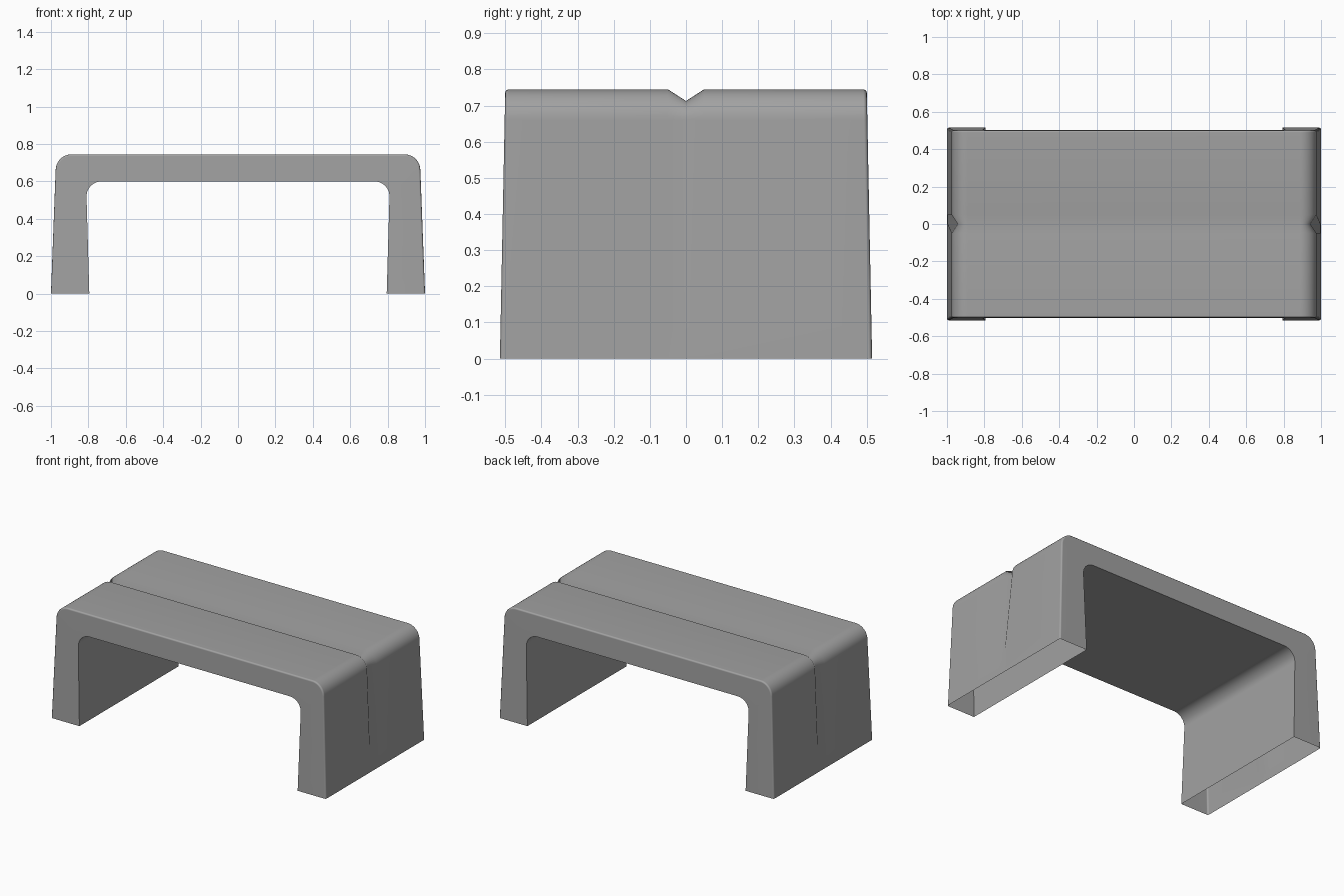
import bpy
import bmesh
from math import sin, cos, pi, radians

default = bpy.data.objects.get("Cube")
if default:
    bpy.data.objects.remove(default)

GROOVE_HALF, GROOVE_DEPTH, GROOVE_END = 0.05, 0.032, 0.09
ARC_STEPS = 10


def arch(foot_x, cx, cz, radius):
    """Arch outline as (x, z, outward normal x, outward normal z), right foot to left."""
    t = GROOVE_END / cz
    half = [(foot_x, 0, 1, 0),
            (foot_x + (cx + radius - foot_x) * t, GROOVE_END, 1, 0)]
    for i in range(ARC_STEPS + 1):
        a = pi / 2 * i / ARC_STEPS
        half.append((cx + radius * cos(a), cz + radius * sin(a), cos(a), sin(a)))
    return half + [(-x, z, -nx, nz) for x, z, nx, nz in reversed(half)]


def half_width(z):
    """The ends lean inward toward the top."""
    return 0.515 - 0.02 * z


bm = bmesh.new()
outer = arch(1.0, 0.89, 0.66, 0.085)
inner = arch(0.795, 0.73, 0.52, 0.08)

# Outer skin rows run front to back, dipping into the groove in the middle
outer_rows = []
for x, z, nx, nz in outer:
    w = half_width(z)
    d = 0 if z <= GROOVE_END else GROOVE_DEPTH
    places = [(x, -w, z), (x, -GROOVE_HALF, z), (x - nx * d, 0, z - nz * d),
              (x, GROOVE_HALF, z), (x, w, z)]
    outer_rows.append([bm.verts.new(p) for p in places])

# Underside rows
inner_rows = [[bm.verts.new((x, s * half_width(z), z)) for s in (-1, 1)]
              for x, z, _, _ in inner]

# Skin the outside, underside and both ends; the feet stay open below
rim = []
for i in range(len(outer_rows) - 1):
    a, b = outer_rows[i], outer_rows[i + 1]
    c, d = inner_rows[i], inner_rows[i + 1]
    for j in range(4):
        bm.faces.new((a[j], a[j + 1], b[j + 1], b[j]))
    bm.faces.new((c[0], d[0], d[1], c[1]))
    bm.faces.new((a[0], b[0], d[0], c[0]))
    bm.faces.new((a[-1], c[1], d[1], b[-1]))
    rim += [bm.edges.get((a[0], b[0])), bm.edges.get((a[-1], b[-1]))]

# Softened outer rim
bmesh.ops.recalc_face_normals(bm, faces=bm.faces[:])
bmesh.ops.bevel(bm, geom=rim, offset=0.01, segments=3, profile=0.5,
                affect='EDGES', clamp_overlap=True)

mesh = bpy.data.meshes.new("table_body")
bm.to_mesh(mesh)
bm.free()
table = bpy.data.objects.new("table_body", mesh)
bpy.context.collection.objects.link(table)

# Plain grey material
grey = bpy.data.materials.new("plain_grey")
grey.use_nodes = True
colour = (0.36, 0.36, 0.36, 1)
grey.diffuse_color = colour
for node in grey.node_tree.nodes:
    if node.type == 'BSDF_PRINCIPLED':
        node.inputs["Base Color"].default_value = colour
mesh.materials.append(grey)

# Smooth shading, with the underside edges kept crisp
bpy.ops.object.select_all(action='DESELECT')
table.select_set(True)
bpy.context.view_layer.objects.active = table
bpy.ops.object.shade_smooth_by_angle(angle=radians(70))
weighted = table.modifiers.new("even_shading", 'WEIGHTED_NORMAL')
weighted.keep_sharp = True
